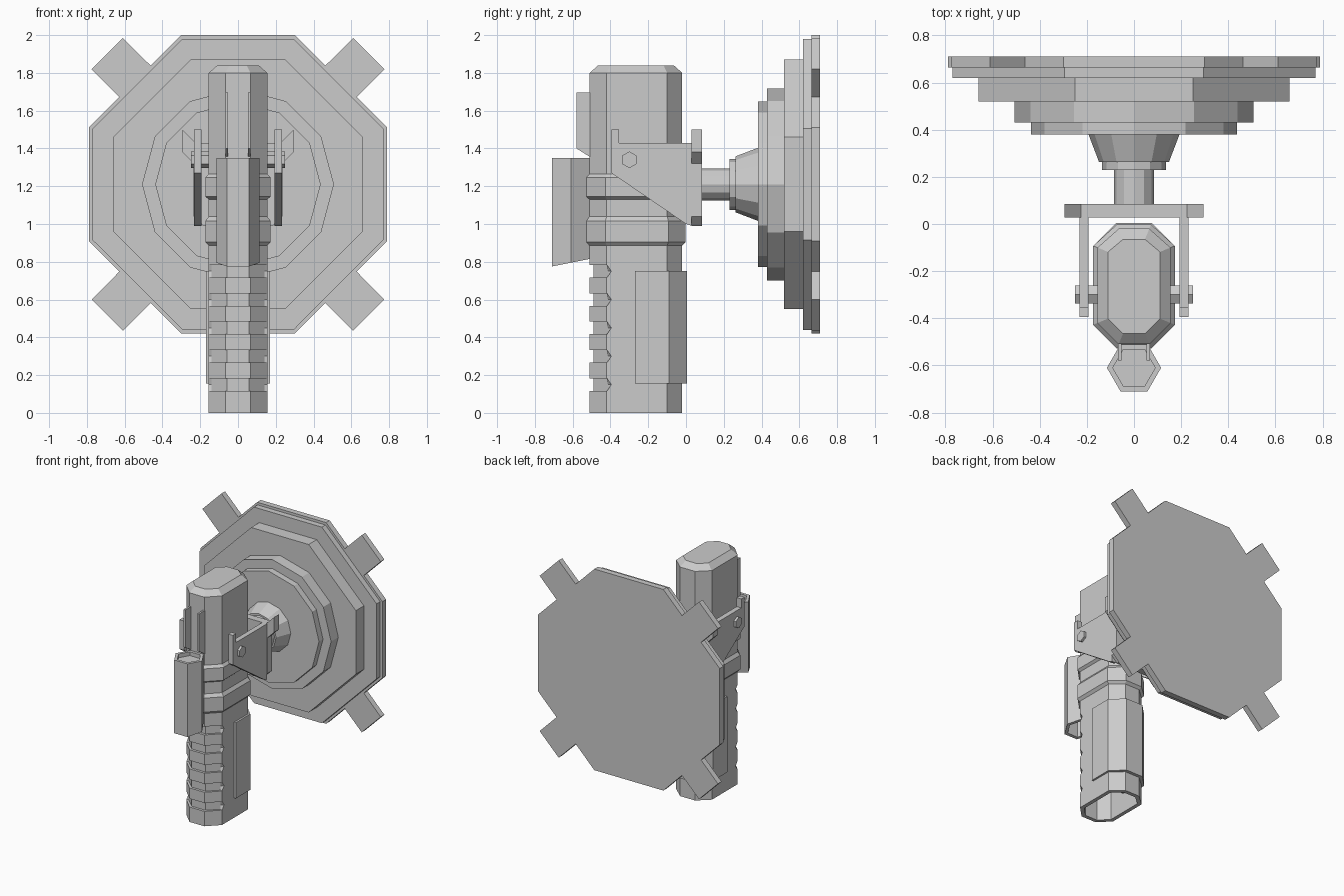
import bpy, bmesh
from math import sin, cos, pi

if "Cube" in bpy.data.objects:
    bpy.data.objects.remove(bpy.data.objects["Cube"])


def loft(name, rings):
    """Skin a list of equal-length point rings and cap both ends."""
    bm = bmesh.new()
    vs = [[bm.verts.new(p) for p in r] for r in rings]
    n = len(rings[0])
    for a, b in zip(vs, vs[1:]):
        for i in range(n):
            j = (i + 1) % n
            bm.faces.new((a[i], a[j], b[j], b[i]))
    bm.faces.new(vs[0])
    bm.faces.new(vs[-1])
    bmesh.ops.remove_doubles(bm, verts=bm.verts, dist=1e-5)
    bmesh.ops.recalc_face_normals(bm, faces=bm.faces)
    me = bpy.data.meshes.new(name)
    bm.to_mesh(me)
    bm.free()
    ob = bpy.data.objects.new(name, me)
    bpy.context.collection.objects.link(ob)
    return ob


def prism_x(name, yz, a, b):
    return loft(name, [[(x, y, z) for y, z in yz] for x in (a, b)])


def prism_y(name, xz, a, b):
    return loft(name, [[(x, y, z) for x, z in xz] for y in (a, b)])


def mirrored(half):
    return half + [(-x, y) for x, y in reversed(half)]


def ngon(n, r, cx=0, cy=0, start=0):
    return [(cx + r * cos(start + 2 * pi * i / n), cy + r * sin(start + 2 * pi * i / n)) for i in range(n)]


# Handle: elongated octagon with hollow base, grip grooves, two collars, bevelled top
def section(z, e=0.0, groove=0.0, tip=-0.418):
    g = groove
    half = [(0.065 + 0.41 * e - 0.3 * g, -0.51 - e + g),
            (0.155 + e - 0.8 * g, -0.42 - 0.41 * e + 0.3 * g),
            (0.155 + e, tip - 0.4 * e),
            (0.155 + e, -0.10 + 0.41 * e),
            (0.065 + 0.41 * e, -0.02 + e)]
    return [(x, y, z) for x, y in mirrored(half)]


rings = [section(0.4, -0.03), section(0, -0.03), section(0)]
for i in range(5):
    z = 0.15 + 0.15 * i
    rings += [section(z - 0.033), section(z - 0.033, 0, 0.02),
              section(z, 0, 0.02, -0.395),
              section(z + 0.033, 0, 0.02), section(z + 0.033)]
for z, e in ((0.885, 0), (0.905, 0.018), (1.015, 0.018), (1.04, 0),
             (1.13, 0), (1.145, 0.018), (1.245, 0.018), (1.265, 0),
             (1.80, 0), (1.84, -0.045)):
    rings.append(section(z, e))
loft("handle", rings)

# Pad wrapped round the back of the grip
pad = mirrored([(0.17, -0.27), (0.17, -0.09), (0.075, 0.005)])
loft("back_pad", [[(x, y, z) for x, y in pad] for z in (0.155, 0.75)])

# Hexagonal tube on the front, slanted at the bottom and recessed at both ends
def tube_ring(r, z=None):
    return [(x, y, 0.775 + 0.2 * (y + 0.71) if z is None else z) for x, y in ngon(6, r, 0, -0.61)]


loft("front_tube", [tube_ring(0.09, 1.32), tube_ring(0.09, 1.35), tube_ring(0.115, 1.35),
                    tube_ring(0.115), tube_ring(0.09), tube_ring(0.09, 1.2)])

# Paired fins, bracket arms and bolts
arm = [(-0.395, 1.50), (-0.355, 1.50), (-0.355, 1.43), (0.03, 1.43),
       (0.03, 0.99), (0.0, 1.0), (-0.395, 1.27)]
fin = [(-0.58, 1.695), (-0.50, 1.695), (-0.50, 1.35), (-0.58, 1.40)]
for s, side in ((-1, "left"), (1, "right")):
    prism_x("fin_" + side, fin, s * 0.052, s * 0.067)
    prism_x("bracket_arm_" + side, arm, s * 0.192, s * 0.232)
    prism_x("bolt_" + side, ngon(6, 0.044, -0.30, 1.34, pi / 2), s * 0.15, s * 0.25)

# Bracket back plate with raised ears
plate = mirrored([(0.185, 0.99), (0.235, 1.04), (0.235, 1.32), (0.295, 1.38), (0.295, 1.50), (0.225, 1.43)])
prism_y("bracket_plate", plate, 0.028, 0.085)

# Stem, collar and cone joining bracket to dish
CZ = 1.21
profile = ((0.08, 0.085), (0.23, 0.085), (0.23, 0.135), (0.262, 0.135), (0.262, 0.148), (0.385, 0.195))
loft("stem", [[(x, y, z) for x, z in ngon(12, r, 0, CZ)] for y, r in profile])

# Stepped dish
prism_y("dish_step_1", ngon(12, 0.438, 0, CZ), 0.38, 0.435)
prism_y("dish_step_2", ngon(12, 0.508, 0, CZ), 0.43, 0.525)


def octagon(a, h):
    q = [(a, h), (h, a), (-h, a), (-a, h)]
    return [(x, CZ + z) for x, z in q + [(-x, -z) for x, z in q]]


prism_y("dish_step_3", octagon(0.66, 0.25), 0.52, 0.625)
prism_y("dish_step_4", octagon(0.77, 0.295), 0.62, 0.67)

# Wall plate: octagon with a square tab on each diagonal side
quarter = [(0.79, 0.30), (0.628, 0.462), (0.775, 0.61), (0.61, 0.775), (0.462, 0.628), (0.30, 0.79)]
outline = []
for k in range(4):
    outline += quarter
    quarter = [(-z, x) for x, z in quarter]
prism_y("wall_plate", [(x, CZ + z) for x, z in outline], 0.665, 0.71)
